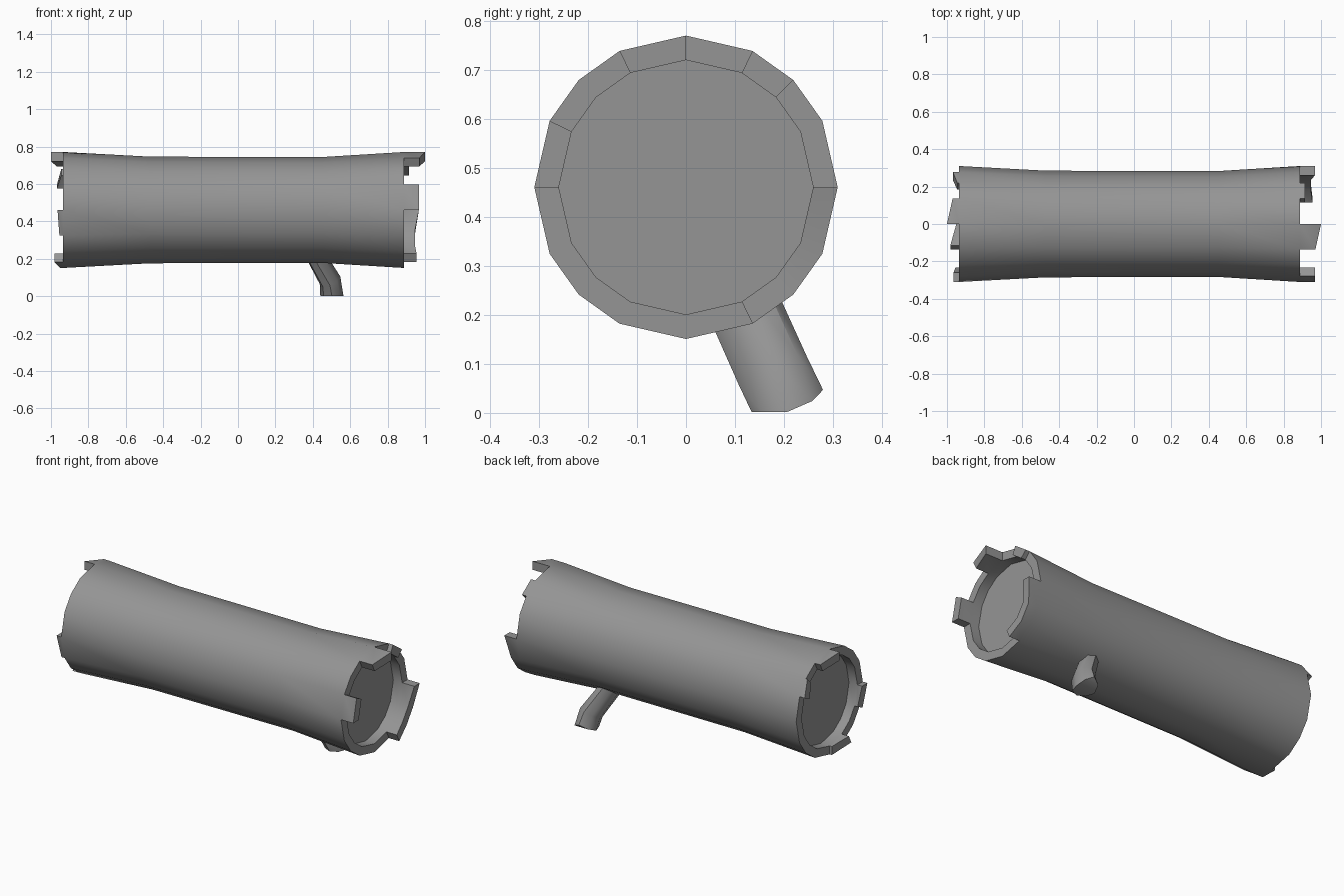
import bpy, bmesh, math
from mathutils import Vector

if "Cube" in bpy.data.objects:
    bpy.data.objects.remove(bpy.data.objects["Cube"])

CZ = 0.461
ANGLES = [math.radians(q * 90 + a) for q in range(4) for a in (0, 26, 45, 64)]
N = len(ANGLES)

# dark grey wood
wood = bpy.data.materials.new("dark_wood")
wood.diffuse_color = (0.3, 0.3, 0.3, 1)
wood.use_nodes = True
wood.node_tree.nodes["Principled BSDF"].inputs["Base Color"].default_value = wood.diffuse_color


def finish(bm, name, angle):
    bmesh.ops.recalc_face_normals(bm, faces=bm.faces)
    me = bpy.data.meshes.new(name)
    bm.to_mesh(me)
    bm.free()
    me.materials.append(wood)
    ob = bpy.data.objects.new(name, me)
    bpy.context.collection.objects.link(ob)
    bpy.ops.object.select_all(action='DESELECT')
    bpy.context.view_layer.objects.active = ob
    ob.select_set(True)
    bpy.ops.object.shade_smooth_by_angle(angle=math.radians(angle))
    return ob


def bridge(bm, a, b):
    n = len(a)
    return [bm.faces.new((a[i], a[(i + 1) % n], b[(i + 1) % n], b[i])) for i in range(n)]


def log_ring(bm, x, r):
    return [bm.verts.new((x, r * math.cos(a), CZ + r * math.sin(a))) for a in ANGLES]


def raise_splinter(bm, rim, start, tips):
    # pull a run of rim faces out into a broken splinter, one x per rim corner
    faces = [rim[(start + k) % N] for k in range(len(tips) - 1)]
    corners = {}
    for k, x in enumerate(tips):
        a = ANGLES[(start + k) % N]
        corners[round(math.degrees(a))] = x
    new = bmesh.ops.extrude_face_region(bm, geom=faces)
    bmesh.ops.delete(bm, geom=faces, context='FACES_ONLY')
    for v in new['geom']:
        if isinstance(v, bmesh.types.BMVert):
            a = math.degrees(math.atan2(v.co.z - CZ, v.co.y)) % 360
            v.co.x = corners[round(a) % 360]


# hollow-ended log: recess, rim, waisted bark, rim, recess
bm = bmesh.new()
profile = [(-0.88, 0.26), (-0.935, 0.26), (-0.935, 0.31), (-0.47, 0.285),
           (0.45, 0.283), (0.888, 0.31), (0.888, 0.26), (0.83, 0.26)]
rings = [log_ring(bm, x, r) for x, r in profile]
bands = [bridge(bm, a, b) for a, b in zip(rings, rings[1:])]
bm.faces.new(rings[0])
bm.faces.new(rings[-1])

# splinters on both broken ends
for start, tips in [(3, (-0.97, -1.0)), (1, (-0.968, -0.945)),
                    (8, (-0.965, -0.955)), (11, (-0.982, -0.95))]:
    raise_splinter(bm, bands[1], start, tips)
for start, tips in [(4, (1.0, 0.97)), (7, (0.968, 0.968)), (2, (0.915, 0.915)),
                    (13, (0.955, 0.945, 0.945, 0.967))]:
    raise_splinter(bm, bands[5], start, tips)
finish(bm, "hollow_log", 32)

# bent branch stub under the log: centre, x half-width, cross half-width
bm = bmesh.new()
stub = [((0.385, 0.095, 0.27), (0.045, 0, 0.02), (0, 0.068, 0.03)),
        ((0.492, 0.178, 0.085), (0.055, 0, 0.02), (0, 0.070, 0.028)),
        ((0.502, 0.207, 0.024), (0.062, 0, 0), (0, 0.073, 0.024))]
loops = []
for c, u, v in stub:
    c, u, v = Vector(c), Vector(u), Vector(v)
    loops.append([bm.verts.new(c + u * math.cos(t) + v * math.sin(t))
                  for t in (k * math.tau / 8 for k in range(8))])
# the tip rests flat on the ground except where it was snapped upward
for k, vert in enumerate(loops[-1]):
    s = max(0.0, math.sin(k * math.tau / 8))
    vert.co.z = 0.002 + 0.045 * s * s
for a, b in zip(loops, loops[1:]):
    bridge(bm, a, b)
bm.faces.new(loops[0])
bm.faces.new(loops[-1])
bmesh.ops.triangulate(bm, faces=[f for f in bm.faces if len(f.verts) == 8])
finish(bm, "branch_stub", 46)
